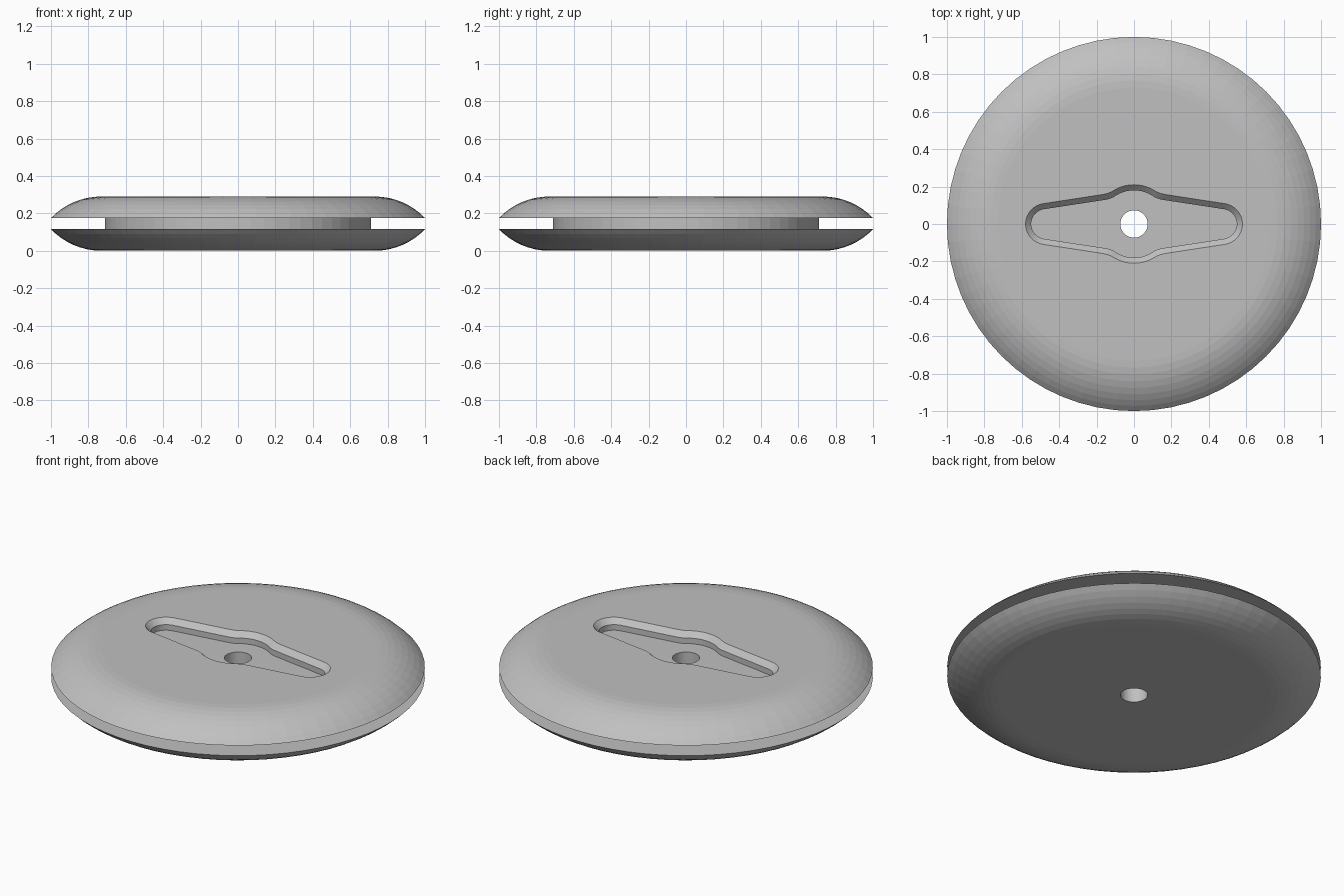
import bpy, bmesh, math
from mathutils import Vector

if "Cube" in bpy.data.objects:
    bpy.data.objects.remove(bpy.data.objects["Cube"])

SEG = 64
H, R, HOLE = 0.29, 1.0, 0.073
GROOVE_R, Z_LOW, Z_HIGH = 0.71, 0.115, 0.175
FLOOR = 0.227

grey = bpy.data.materials.new("plain grey")
grey.diffuse_color = (0.53, 0.53, 0.53, 1)
grey.use_nodes = True
grey.node_tree.nodes["Principled BSDF"].inputs["Base Color"].default_value = grey.diffuse_color


def make_object(name, bm):
    bmesh.ops.recalc_face_normals(bm, faces=bm.faces)
    mesh = bpy.data.meshes.new(name)
    bm.to_mesh(mesh)
    bm.free()
    mesh.materials.append(grey)
    ob = bpy.data.objects.new(name, mesh)
    bpy.context.collection.objects.link(ob)
    return ob


def loft(bm, loops, closed):
    """Join neighbouring loops of vertices with quads."""
    n = len(loops[0])
    pairs = list(zip(loops, loops[1:]))
    if closed:
        pairs.append((loops[-1], loops[0]))
    for a, b in pairs:
        for i in range(n):
            j = (i + 1) % n
            bm.faces.new((a[i], a[j], b[j], b[i]))


# Grooved wheel: rounded shoulders, flat groove walls, centre hole
R0, STEPS = 0.73, 8
drop = H - Z_HIGH
rho = ((R - R0) ** 2 + drop ** 2) / (2 * drop)
sweep = math.asin((R - R0) / rho)
upper = []
for k in range(STEPS + 1):
    a = sweep * k / STEPS
    upper.append((R0 + rho * math.sin(a), H - rho * (1 - math.cos(a))))
upper = [(HOLE, H)] + upper + [(GROOVE_R, Z_HIGH)]
profile = upper + [(r, H - z) for r, z in reversed(upper)]

bm = bmesh.new()
rings = []
for r, z in profile:
    rings.append([bm.verts.new((r * math.cos(t), r * math.sin(t), z))
                  for t in (math.tau * i / SEG for i in range(SEG))])
loft(bm, rings, True)
wheel = make_object("grooved_wheel", bm)


# Key recess outline: tapered arms with round ends and a round middle
def recess_outline(d):
    cx, r, big, slope = 0.47, 0.08 + d, 0.18 + d, math.radians(8.7)
    phi = math.pi / 2 - slope
    quarter = [(cx + r * math.cos(phi * k / 8), r * math.sin(phi * k / 8))
               for k in range(9)]
    meet = phi - math.acos((cx * math.sin(slope) + r) / big)
    corner = Vector((big * math.cos(meet), big * math.sin(meet)))
    start = corner + Vector((math.cos(slope), -math.sin(slope))) * 0.035
    a0 = meet + 0.16
    end = Vector((big * math.cos(a0), big * math.sin(a0)))
    for k in range(5):                      # soft inner corner
        t = k / 4
        p = start * (1 - t) ** 2 + corner * 2 * t * (1 - t) + end * t * t
        quarter.append((p.x, p.y))
    for k in range(1, 6):                   # round middle
        a = a0 + (math.pi / 2 - a0) * k / 5
        quarter.append((big * math.cos(a), big * math.sin(a)))
    half = quarter + [(-x, y) for x, y in reversed(quarter[:-1])]
    return half + [(x, -y) for x, y in reversed(half[1:-1])]


# Cutter: straight wall, then a sloped lip at the top
bm = bmesh.new()
loops = [[bm.verts.new((x, y, z)) for x, y in recess_outline(d)]
         for d, z in ((0, FLOOR), (0, H - 0.03), (0.03, H), (0.05, H + 0.02))]
loft(bm, loops, False)
bm.faces.new(loops[0])
bm.faces.new(loops[-1])
cutter = make_object("recess_cutter", bm)
cutter.hide_render = True
cutter.hide_set(True)

cut = wheel.modifiers.new("key_recess", 'BOOLEAN')
cut.operation = 'DIFFERENCE'
cut.solver = 'EXACT'
cut.object = cutter
